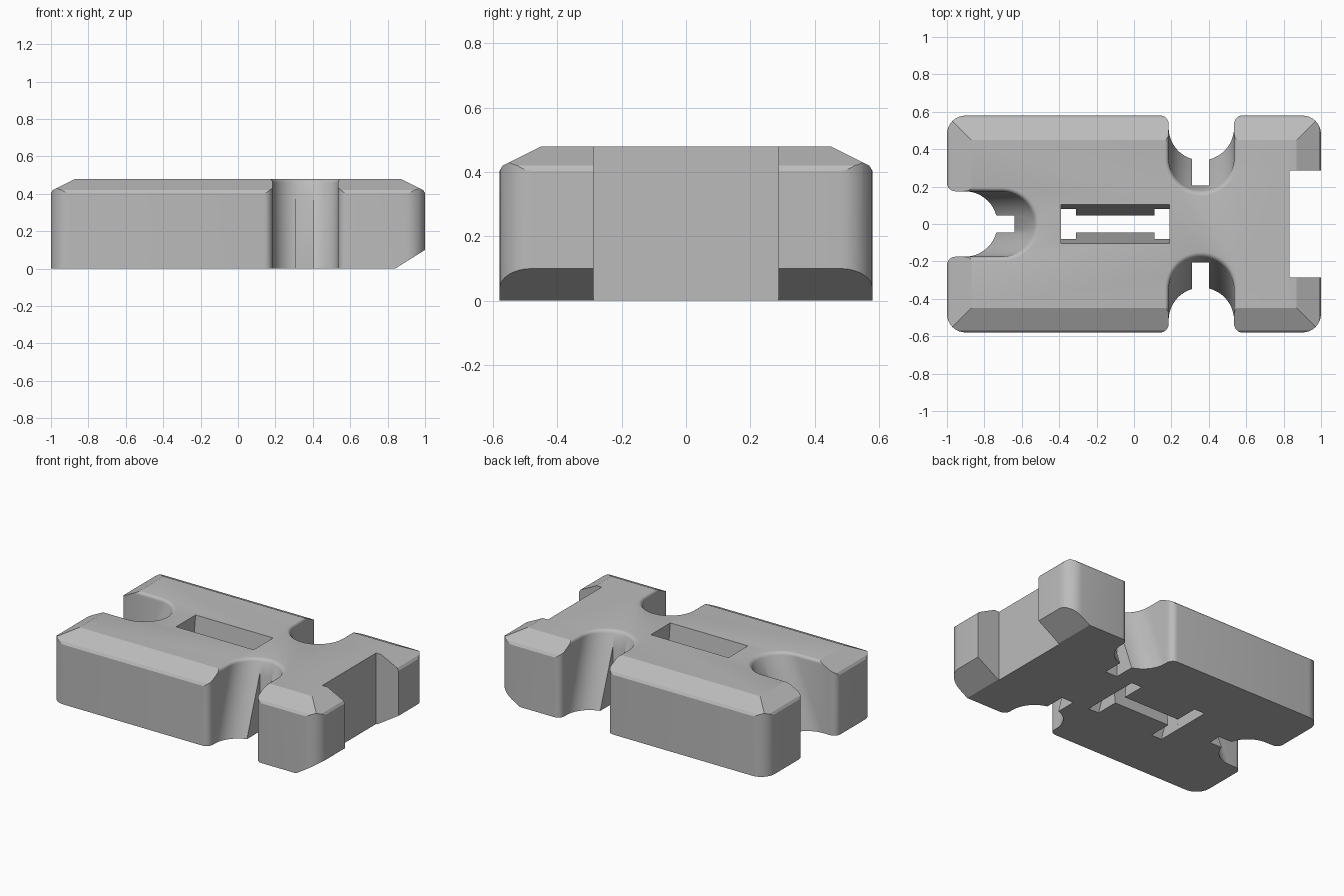
import bpy
import bmesh
from math import sin, cos, pi, radians
from mathutils import Vector

if "Cube" in bpy.data.objects:
    bpy.data.objects.remove(bpy.data.objects["Cube"])

L, W, H = 1.0, 0.58, 0.48      # half length, half width, height

grey = bpy.data.materials.new("plain_grey")
grey.use_nodes = True
colour = (0.5, 0.5, 0.5, 1)
grey.diffuse_color = colour
grey.node_tree.nodes["Principled BSDF"].inputs["Base Color"].default_value = colour


def make_object(name, bm):
    bmesh.ops.recalc_face_normals(bm, faces=bm.faces)
    mesh = bpy.data.meshes.new(name)
    bm.to_mesh(mesh)
    bm.free()
    mesh.materials.append(grey)
    obj = bpy.data.objects.new(name, mesh)
    bpy.context.collection.objects.link(obj)
    return obj


def loft(name, loops):
    """Closed solid through a stack of equal-length loops."""
    bm = bmesh.new()
    rings = [[bm.verts.new(p) for p in loop] for loop in loops]
    n = len(rings[0])
    for low, high in zip(rings, rings[1:]):
        for i in range(n):
            j = (i + 1) % n
            bm.faces.new((low[i], low[j], high[j], high[i]))
    bm.faces.new(rings[0])
    bm.faces.new(rings[-1])
    return make_object(name, bm)


def rect(x0, x1, y0, y1, z):
    return [(x0, y0, z), (x1, y0, z), (x1, y1, z), (x0, y1, z)]


def box(name, x0, x1, y0, y1):
    return loft(name, [rect(x0, x1, y0, y1, z) for z in (-0.1, H + 0.1)])


def slot_outline(r, centre, flare):
    """U-shaped outline with rounded mouth, as (across, depth) pairs."""
    steps = [i * pi / 12 for i in range(7)]
    mouth = [(-(r + flare) + flare * sin(t), flare - flare * cos(t)) for t in steps]
    arc = [(-r * cos(i * pi / 24), centre + r * sin(i * pi / 24)) for i in range(25)]
    right = [(-a, d) for a, d in reversed(mouth)]
    outer = r + flare
    return [(-outer, -0.1)] + mouth + arc + right + [(outer, -0.1)]


def leaning_slot(name, origin, inward, r, low, high):
    """Slot whose round end leans inward from bottom to top, with a soft lip."""
    origin, inward = Vector(origin), Vector(inward)
    side = Vector((-inward.y, inward.x, 0))
    lip = 0.02
    levels = [(-0.01, 0)]
    levels += [(H - lip + lip * sin(k * pi / 8), lip * (1 - cos(k * pi / 8))) for k in range(5)]
    levels.append((H + 0.05, lip))
    loops = []
    for z, grow in levels:
        centre = low + (high - low) * min(z, H) / H
        loops.append([origin + side * a + inward * d + Vector((0, 0, z))
                      for a, d in slot_outline(r + grow, centre, 0.045)])
    return loft(name, loops)


# Main block: rounded upright corners
bm = bmesh.new()
bmesh.ops.create_cube(bm, size=1)
for v in bm.verts:
    v.co = Vector((v.co.x * 2 * L, v.co.y * 2 * W, (v.co.z + 0.5) * H))
upright = [e for e in bm.edges if abs(e.verts[0].co.z - e.verts[1].co.z) > 0.1]
bmesh.ops.bevel(bm, geom=upright, offset=0.1, segments=8, profile=0.5, affect='EDGES')

# Main block: sloped top edges, softened below, and the sloped underside of one end
cuts = [((0.84, 0, 0), (0.1, 0, -0.16))]
for out, reach in (((1, 0), L), ((-1, 0), L), ((0, 1), W), ((0, -1), W)):
    corner = Vector((out[0] * reach, out[1] * reach, H - 0.065))
    flat = Vector((out[0], out[1], 0))
    up = Vector((0, 0, 1))
    cuts.append((corner, flat * 0.065 + up * 0.13))
    soft = (flat * 0.85 + up * 0.53).normalized()
    cuts.append((corner - soft * 0.006, soft))
for co, no in cuts:
    cut = bmesh.ops.bisect_plane(bm, geom=bm.verts[:] + bm.edges[:] + bm.faces[:],
                                 plane_co=co, plane_no=no, clear_outer=True)
    edges = [g for g in cut["geom_cut"] if isinstance(g, bmesh.types.BMEdge)]
    bmesh.ops.edgeloop_fill(bm, edges=edges)
body = make_object("buckle_body", bm)

# Round slots on both long sides and one end, each with a narrow notch
cutters = []
for name, s in (("front", -1), ("back", 1)):
    cutters.append(leaning_slot(name + "_slot", (0.36, s * W, 0), (0, -s, 0), 0.175, 0.065, 0.235))
    cutters.append(box(name + "_notch", 0.31, 0.40, *sorted((s * 0.207, s * 0.7))))
cutters.append(leaning_slot("end_slot", (-L, 0, 0), (1, 0, 0), 0.175, 0.095, 0.3))
cutters.append(box("end_notch", -1.1, -0.64, -0.045, 0.045))

# Square recess in the other end
cutters.append(box("end_recess", 0.832, 1.1, -0.287, 0.287))

# Tapered central opening and the two wide slots beneath it
top, base = 0.11, 0.039
cutters.append(loft("centre_opening", [rect(-0.39, 0.19, -base, base, -0.05),
                                       rect(-0.39, 0.19, -top, top, H + 0.05)]))
for name, x in (("first_strap_slot", -0.35), ("second_strap_slot", 0.15)):
    cutters.append(loft(name, [rect(x - 0.0395, x + 0.0395, -h, h, z)
                               for z, h in ((-0.05, 0.225), (0.3, 0.08))]))

bpy.context.view_layer.objects.active = body
for cutter in cutters:
    mod = body.modifiers.new(cutter.name, 'BOOLEAN')
    mod.operation = 'DIFFERENCE'
    mod.solver = 'EXACT'
    mod.object = cutter
    bpy.ops.object.modifier_apply(modifier=mod.name)
    bpy.data.objects.remove(cutter)

for obj in bpy.context.selected_objects:
    obj.select_set(False)
body.select_set(True)
bpy.ops.object.shade_smooth_by_angle(angle=radians(24))
